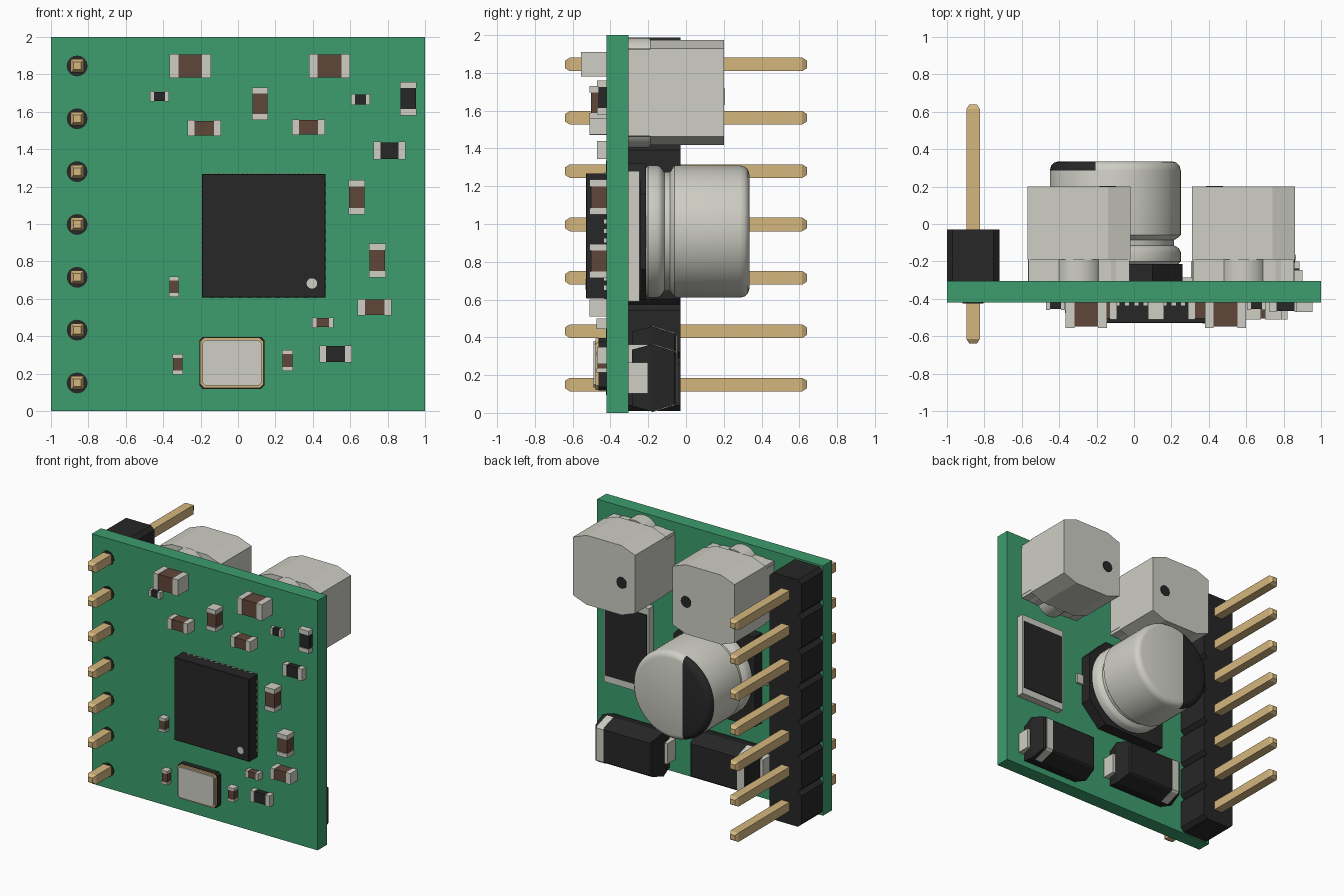
import bpy, bmesh, math

if "Cube" in bpy.data.objects:
    bpy.data.objects.remove(bpy.data.objects["Cube"])


def material(name, rgb):
    m = bpy.data.materials.new(name)
    m.use_nodes = True
    m.diffuse_color = (*rgb, 1)
    m.node_tree.nodes["Principled BSDF"].inputs["Base Color"].default_value = (*rgb, 1)
    return m


GREEN = material("board green", (0.045, 0.34, 0.155))
BLACK = material("plastic black", (0.02, 0.02, 0.02))
SILVER = material("tin silver", (0.62, 0.62, 0.56))
GOLD = material("pin gold", (0.66, 0.47, 0.21))
BROWN = material("ceramic brown", (0.118, 0.062, 0.042))

BACK, FRONT = -0.305, -0.42   # the two board surfaces


def loft(name, sections, mat, smooth=False):
    """Skin rings of (x, z) points placed at given y depths and cap both ends."""
    bm = bmesh.new()
    rings = [[bm.verts.new((x, y, z)) for x, z in pts] for y, pts in sections]
    n = len(rings[0])
    for a, b in zip(rings, rings[1:]):
        for i in range(n):
            j = (i + 1) % n
            bm.faces.new((a[i], a[j], b[j], b[i]))
    bm.faces.new(rings[0])
    bm.faces.new(rings[-1])
    bmesh.ops.recalc_face_normals(bm, faces=bm.faces)
    me = bpy.data.meshes.new(name)
    bm.to_mesh(me)
    bm.free()
    me.materials.append(mat)
    ob = bpy.data.objects.new(name, me)
    bpy.context.collection.objects.link(ob)
    if smooth:
        bpy.ops.object.select_all(action='DESELECT')
        ob.select_set(True)
        bpy.context.view_layer.objects.active = ob
        bpy.ops.object.shade_smooth_by_angle(angle=math.radians(40))
    return ob


def rect(cx, cz, hx, hz):
    return [(cx - hx, cz - hz), (cx + hx, cz - hz), (cx + hx, cz + hz), (cx - hx, cz + hz)]


def octagon(cx, cz, hx, hz, dx, dz):
    return [(cx + sx * (hx - ax), cz + sz * (hz - az)) for sx, sz, ax, az in (
        (-1, -1, dx, 0), (1, -1, dx, 0), (1, -1, 0, dz), (1, 1, 0, dz),
        (1, 1, dx, 0), (-1, 1, dx, 0), (-1, 1, 0, dz), (-1, -1, 0, dz))]


def circle(cx, cz, r, n=24):
    return [(cx + r * math.cos(2 * math.pi * i / n), cz + r * math.sin(2 * math.pi * i / n))
            for i in range(n)]


def prism(name, pts, y0, y1, mat, smooth=False):
    return loft(name, [(y0, pts), (y1, pts)], mat, smooth)


def box(name, x0, x1, y0, y1, z0, z1, mat):
    return prism(name, rect((x0 + x1) / 2, (z0 + z1) / 2, (x1 - x0) / 2, (z1 - z0) / 2), y0, y1, mat)


# Circuit board
box("board", -1, 1, FRONT, BACK, 0, 2, GREEN)

# Pin header: notched black segments with tapered square pins
PITCH, PX = 0.2825, -0.86
for i in range(7):
    z = 0.15 + i * PITCH
    prism("header_segment", octagon(PX, z, 0.14, PITCH / 2, 0.03, 0.03), BACK, -0.03, BLACK)
    prism("header_collar", circle(PX, z, 0.056, 16), FRONT - 0.004, FRONT, BLACK)
    loft("header_pin", [(y, rect(PX, z, h, h)) for y, h in
                        ((-0.64, 0.02), (-0.615, 0.036), (0.615, 0.036), (0.64, 0.02))], GOLD)


# Front chip parts: bounds, height and body colour; ends run along the longer side
def chip(x0, x1, z0, z1, h, body):
    kind = "capacitor" if body == BROWN else "resistor"
    y0, g = FRONT - h, 0.006
    if x1 - x0 > z1 - z0:
        e = (x1 - x0) * 0.21
        box(kind + "_body", x0 + e, x1 - e, y0 + g, FRONT, z0 + 0.003, z1 - 0.003, body)
        for a in (x0, x1 - e):
            box(kind + "_end", a, a + e, y0, FRONT, z0, z1, SILVER)
    else:
        e = (z1 - z0) * 0.19
        box(kind + "_body", x0 + 0.003, x1 - 0.003, y0 + g, FRONT, z0 + e, z1 - e, body)
        for a in (z0, z1 - e):
            box(kind + "_end", x0, x1, y0, FRONT, a, a + e, SILVER)


for x0, x1, z0, z1, h in (
        (-0.365, -0.145, 1.78, 1.91, 0.135), (0.38, 0.60, 1.78, 1.91, 0.135),
        (-0.27, -0.09, 1.47, 1.555, 0.09), (0.29, 0.465, 1.475, 1.56, 0.09),
        (0.075, 0.16, 1.555, 1.73, 0.09), (0.59, 0.68, 1.05, 1.235, 0.09),
        (0.70, 0.79, 0.715, 0.895, 0.09), (0.64, 0.82, 0.51, 0.60, 0.09),
        (-0.37, -0.315, 0.61, 0.72, 0.055), (-0.35, -0.295, 0.195, 0.305, 0.055),
        (0.235, 0.295, 0.215, 0.325, 0.055), (0.395, 0.51, 0.445, 0.50, 0.055)):
    chip(x0, x1, z0, z1, h, BROWN)
for x0, x1, z0, z1, h in (
        (-0.47, -0.37, 1.655, 1.71, 0.04), (0.605, 0.705, 1.635, 1.695, 0.04),
        (0.865, 0.955, 1.58, 1.76, 0.05), (0.725, 0.895, 1.345, 1.44, 0.05),
        (0.435, 0.61, 0.26, 0.35, 0.05)):
    chip(x0, x1, z0, z1, h, BLACK)

# Main processor with pads on all four sides and a corner dot
CX, CZ, H = 0.1375, 0.9375, 0.331
loft("processor", [(-0.53, rect(CX, CZ, H - 0.004, H - 0.004)), (-0.526, rect(CX, CZ, H, H)),
                   (FRONT, rect(CX, CZ, H, H))], BLACK)
prism("processor_dot", circle(0.395, 0.682, 0.028), -0.533, -0.53, SILVER)
for i in range(12):
    t = (i - 5.5) * 0.05
    for s in (-1, 1):
        prism("processor_pad", rect(CX + t, CZ + s * (H - 0.01), 0.011, 0.013), -0.435, FRONT, SILVER)
        prism("processor_pad", rect(CX + s * (H - 0.01), CZ + t, 0.013, 0.011), -0.435, FRONT, SILVER)

# Crystal: black base, gold rim, silver lid
QX, QZ = -0.0325, 0.2575
prism("crystal_base", octagon(QX, QZ, 0.174, 0.139, 0.018, 0.018), -0.462, FRONT, BLACK)
prism("crystal_rim", octagon(QX, QZ, 0.17, 0.135, 0.022, 0.022), -0.478, -0.462, GOLD)
prism("crystal_lid", octagon(QX, QZ, 0.157, 0.122, 0.015, 0.015), -0.49, -0.478, SILVER)

# Two power inductors with chamfered corners, a recessed foot and round terminals
for cx, side in ((-0.295, 1), (0.585, -1)):
    cz = 1.695
    prism("inductor_body", octagon(cx, cz, 0.275, 0.278, 0.12, 0.045), -0.19, 0.2, SILVER)
    prism("inductor_foot", octagon(cx, cz, 0.272, 0.235, 0.10, 0.03), BACK, -0.19, SILVER)
    for s in (-1, 1):
        prism("inductor_terminal", circle(cx, cz + s * 0.16, 0.13), BACK, -0.19, SILVER, True)
        for t in (-1, 1):
            box("inductor_corner", cx + t * 0.235 - 0.035, cx + t * 0.235 + 0.035, BACK, -0.19,
                cz + s * 0.2 - 0.03, cz + s * 0.2 + 0.03, SILVER)
    prism("inductor_dot", circle(cx + side * 0.155, cz - 0.02, 0.045), 0.2, 0.203, BLACK)

# Electrolytic can on a base with two cut corners
EX, EZ = -0.10, 0.96
base = [(EX - 0.36, EZ - 0.36), (EX + 0.2, EZ - 0.36), (EX + 0.36, EZ - 0.2),
        (EX + 0.36, EZ + 0.2), (EX + 0.2, EZ + 0.36), (EX - 0.36, EZ + 0.36)]
prism("can_base", base, BACK, -0.213, BLACK)
for s in (-1, 1):
    prism("can_lead", rect(EX + s * 0.375, EZ, 0.045, 0.04), BACK, -0.285, SILVER)
profile = ((-0.215, 0.335), (-0.20, 0.35), (-0.15, 0.35), (-0.13, 0.34), (-0.115, 0.315),
           (-0.085, 0.315), (-0.07, 0.34), (-0.06, 0.35), (0.285, 0.35), (0.31, 0.344),
           (0.328, 0.328), (0.335, 0.305))
can = loft("can", [(y, circle(EX, EZ, r, 64)) for y, r in profile], SILVER, True)
can.data.materials.append(BLACK)
# Cut the can along the polarity mark and colour the marked end
MARK = -0.205
bm = bmesh.new()
bm.from_mesh(can.data)
bmesh.ops.bisect_plane(bm, geom=bm.verts[:] + bm.edges[:] + bm.faces[:],
                       plane_co=(MARK, 0, 0), plane_no=(1, 0, 0))
for f in bm.faces:
    c = f.calc_center_median()
    if c.x < MARK and c.y > 0.287:
        f.material_index = 1
bm.to_mesh(can.data)
bm.free()

# Large flat resistor: pale body with a dark top
box("shunt_body", 0.5, 0.9, BACK, -0.245, 0.59, 1.28, SILVER)
box("shunt_top", 0.515, 0.885, -0.245, -0.238, 0.645, 1.225, BLACK)

# Two moulded diodes with end terminals and a polarity band
for cx, cz, band in ((0.595, 0.185, 1), (-0.25, 0.28, -1)):
    shape = ((BACK + 0.02, 0.25, 0.15), (-0.18, 0.27, 0.178), (-0.06, 0.25, 0.14), (-0.05, 0.24, 0.13))
    loft("diode_body", [(y, rect(cx, cz, hx, hz)) for y, hx, hz in shape], BLACK)
    loft("diode_band", [(y, rect(cx + band * 0.2, cz, 0.03, hz + 0.004))
                        for y, hz in ((-0.18, 0.178), (-0.06, 0.14), (-0.046, 0.126))], SILVER)
    for s in (-1, 1):
        prism("diode_terminal", rect(cx + s * 0.25, cz, 0.04, 0.082), BACK, -0.20, SILVER)
